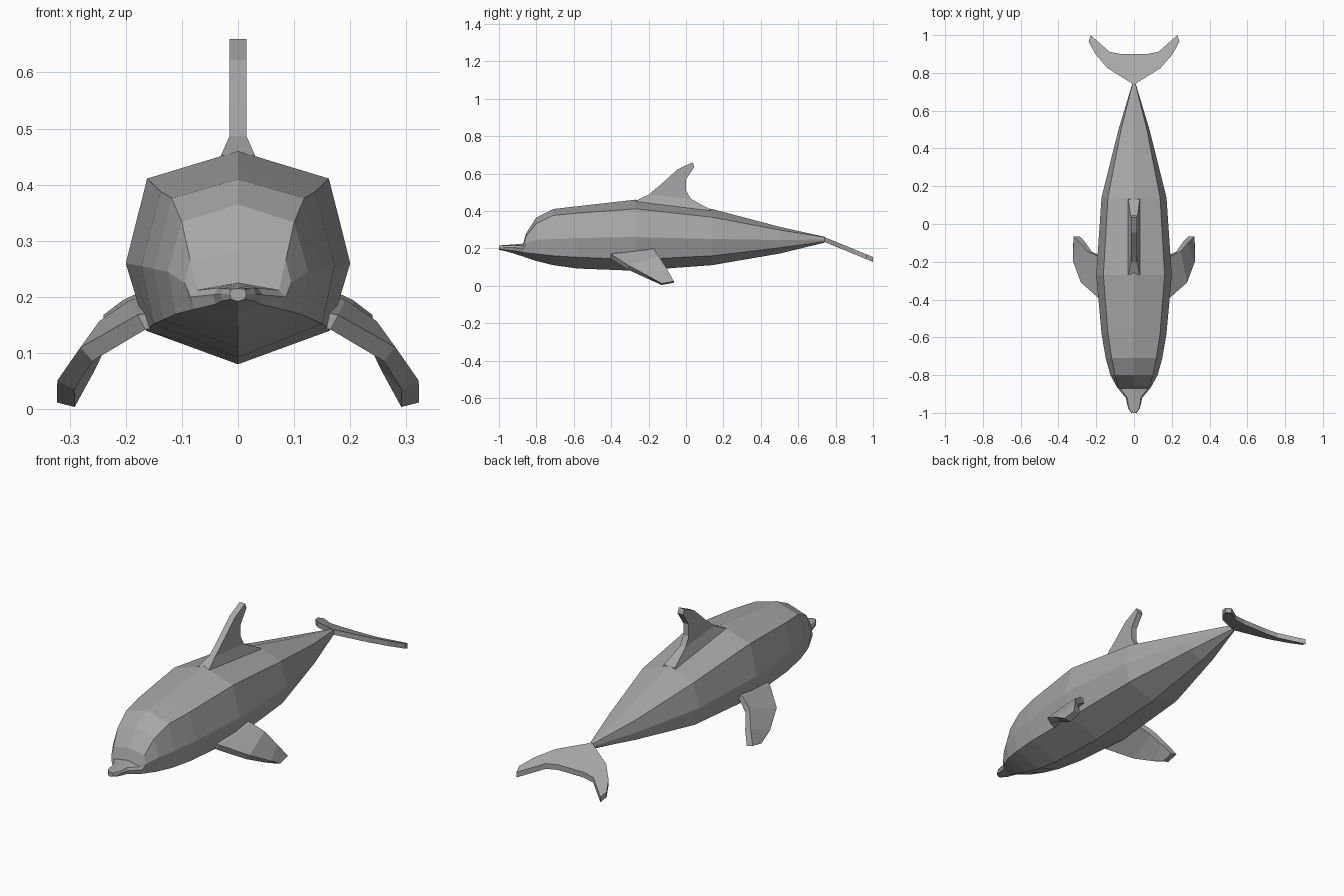
import bpy, bmesh

# Dark grey skin
skin = bpy.data.materials.new("dark_grey_skin")
skin.diffuse_color = (.39, .39, .39, 1)


def make_object(name, verts, faces, mirror=False):
    mesh = bpy.data.meshes.new(name)
    mesh.from_pydata(verts, [], faces)
    mesh.materials.append(skin)
    bm = bmesh.new()
    bm.from_mesh(mesh)
    bmesh.ops.recalc_face_normals(bm, faces=bm.faces)
    bm.to_mesh(mesh)
    bm.free()
    obj = bpy.data.objects.new(name, mesh)
    bpy.context.collection.objects.link(obj)
    if mirror:
        mod = obj.modifiers.new("mirror", 'MIRROR')
        mod.use_mirror_merge = False
    return obj


def loft(name, rings, mirror=False):
    """Join equal-sized closed rings with quads and cap both ends."""
    n = len(rings[0])
    verts = [v for r in rings for v in r]
    faces = [(i * n + j, i * n + (j + 1) % n, (i + 1) * n + (j + 1) % n, (i + 1) * n + j)
             for i in range(len(rings) - 1) for j in range(n)]
    faces += [tuple(range(n)), tuple(range(len(verts) - n, len(verts)))]
    return make_object(name, verts, faces, mirror)


# Body: y, top z, shoulder x z, side x z, lower x z, bottom z
stations = [
    (-1.00, .215, .012, .214, .015, .205, .012, .196, .192),
    (-.975, .217, .028, .215, .031, .205, .028, .193, .187),
    (-.92, .221, .036, .216, .044, .204, .040, .187, .172),
    (-.87, .225, .073, .212, .085, .200, .078, .178, .156),
    (-.855, .28, .085, .265, .095, .225, .085, .176, .150),
    (-.80, .365, .100, .333, .125, .245, .110, .170, .132),
    (-.71, .410, .118, .376, .150, .250, .132, .160, .110),
    (-.58, .425, .138, .388, .172, .255, .150, .152, .092),
    (-.27, .460, .162, .411, .200, .260, .164, .140, .080),
    (.14, .410, .138, .366, .172, .250, .145, .160, .110),
    (.50, .315, .068, .298, .082, .244, .071, .203, .172),
    (.74, .262, .008, .259, .010, .247, .008, .236, .230),
]
rings = []
for y, top, sx, sz, mx, mz, lx, lz, bot in stations:
    side = [(sx, y, sz), (mx, y, mz), (lx, y, lz)]
    rings.append([(0, y, top)] + side + [(0, y, bot)]
                 + [(-x, v, z) for x, v, z in reversed(side)])
loft("body", rings)

# Dorsal fin: front and rear edge pairs (half width, y z front, y z rear)
fin = [
    (.045, -.27, .41, .15, .36),
    (.030, -.27, .453, .13, .408),
    (.015, -.20, .487, .025, .465),
    (.015, -.13, .545, .000, .510),
    (.015, -.045, .622, .000, .570),
    (.015, .035, .660, .045, .635),
]
loft("dorsal_fin", [[(-w, a, b), (w, a, b), (w, c, d), (-w, c, d)]
                    for w, a, b, c, d in fin])

# Side flippers: leading point, trailing point, half thickness in x and z
flipper = [
    ((.120, -.40, .165), (.130, -.18, .195), .007, .013),
    ((.172, -.40, .155), (.185, -.17, .182), .007, .013),
    ((.270, -.31, .098), (.236, -.145, .145), .011, .012),
    ((.307, -.20, .043), (.270, -.10, .078), .015, .008),
    ((.307, -.13, .008), (.304, -.065, .020), .016, .004),
]
rings = []
for (ax, ay, az), (bx, by, bz), d, e in flipper:
    rings.append([(ax + d, ay, az + e), (bx + d, by, bz + e),
                  (bx - d, by, bz - e), (ax - d, ay, az - e)])
loft("flippers", rings, mirror=True)

# Tail flukes: half outline strips, leading and trailing edge
fluke = [
    (0, .74, 0, .90),
    (.012, .745, .07, .90),
    (.14, .825, .13, .912),
    (.205, .90, .19, .965),
    (.24, .965, .23, 1.0),
]
full = [(-a, b, -c, d) for a, b, c, d in reversed(fluke[1:])] + fluke


def slope(y):
    return .247 - (y - .74) * .41


t = .013
loft("tail_flukes", [[(a, b, slope(b) + t), (c, d, slope(d) + t),
                      (c, d, slope(d) - t), (a, b, slope(b) - t)]
                     for a, b, c, d in full])
